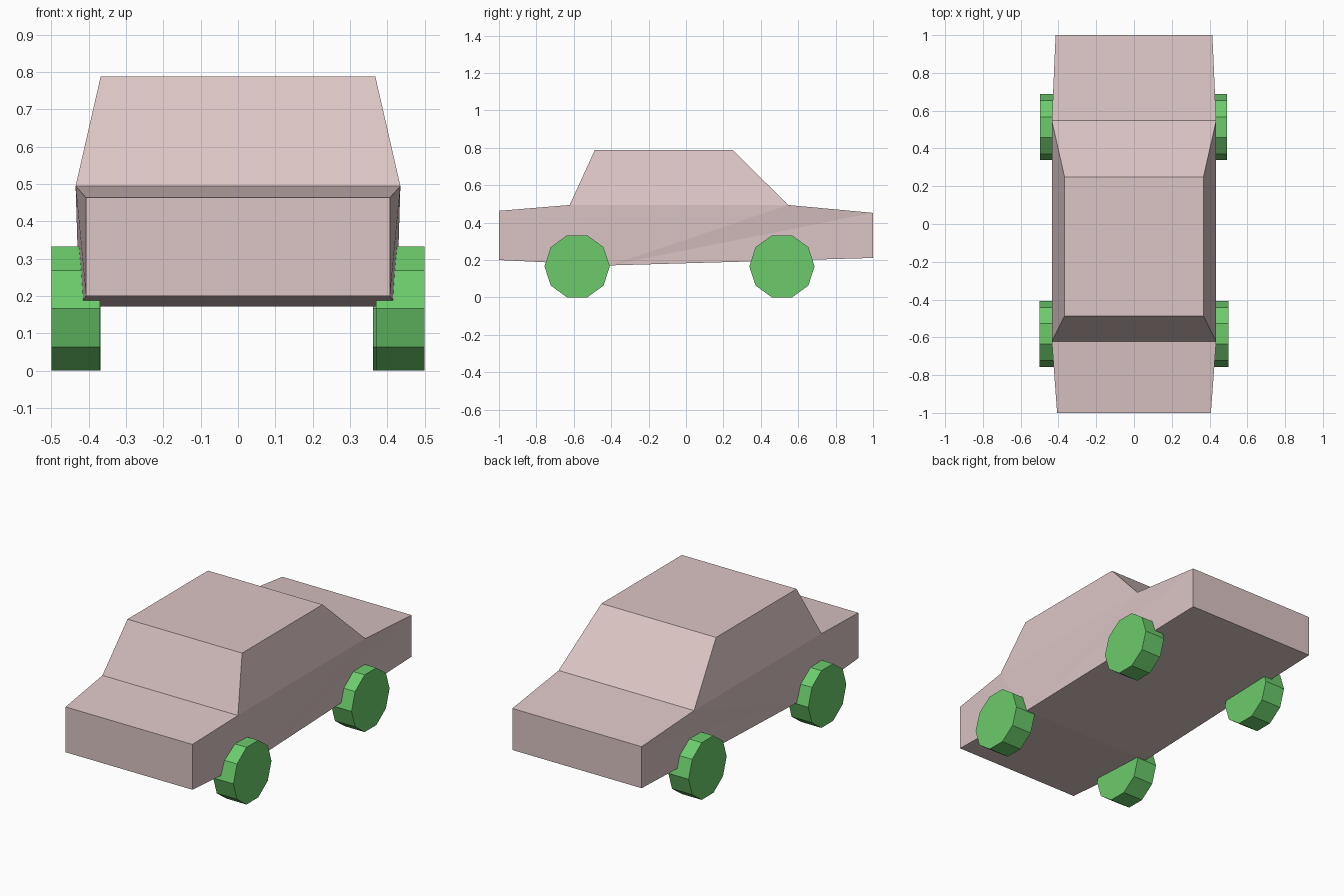
import bpy, bmesh, math
from mathutils import Matrix

if "Cube" in bpy.data.objects:
    bpy.data.objects.remove(bpy.data.objects["Cube"])


def paint(name, color):
    mat = bpy.data.materials.new(name)
    mat.diffuse_color = color
    mat.use_nodes = True
    mat.node_tree.nodes["Principled BSDF"].inputs["Base Color"].default_value = mat.diffuse_color
    return mat


def finish(bm, name, mat):
    bmesh.ops.recalc_face_normals(bm, faces=bm.faces)
    mesh = bpy.data.meshes.new(name)
    bm.to_mesh(mesh)
    bm.free()
    mesh.materials.append(mat)
    obj = bpy.data.objects.new(name, mesh)
    bpy.context.collection.objects.link(obj)
    return obj


body_paint = paint("body_pink", (0.72, 0.56, 0.56, 1))
wheel_paint = paint("wheel_green", (0.15, 0.6, 0.15, 1))

# Car body: side outline as (half width, y, z), running round from the front bottom
outline = [
    (0.407, -1.0, 0.20),     # 0 front bottom
    (0.425, -0.41, 0.171),   # 1 lowest point of floor
    (0.415, 1.0, 0.211),     # 2 back bottom
    (0.415, 1.0, 0.452),     # 3 back top
    (0.435, 0.547, 0.494),   # 4 back window base
    (0.368, 0.25, 0.787),    # 5 roof back
    (0.368, -0.488, 0.787),  # 6 roof front
    (0.435, -0.622, 0.494),  # 7 windscreen base
    (0.407, -1.0, 0.463),    # 8 front top
]
side_panels = [(0, 1, 7, 8), (1, 4, 7), (1, 3, 4), (1, 2, 3), (4, 5, 6, 7)]
bm = bmesh.new()
right = [bm.verts.new((x, y, z)) for x, y, z in outline]
left = [bm.verts.new((-x, y, z)) for x, y, z in outline]
for i in range(len(outline)):
    bm.faces.new((right[i], right[i - 1], left[i - 1], left[i]))
for side in (right, left):
    for panel in side_panels:
        bm.faces.new([side[i] for i in panel])
finish(bm, "car_body", body_paint)


# Wheels: ten-sided discs with a flat edge on the ground
def wheel(name, x, y, radius=0.1745, width=0.13):
    bm = bmesh.new()
    bmesh.ops.create_cone(bm, cap_ends=True, segments=10, radius1=radius,
                          radius2=radius, depth=width)
    # lay the axle along x with corners pointing along y
    bmesh.ops.transform(bm, verts=bm.verts, matrix=Matrix.Rotation(math.pi / 2, 4, 'Y'))
    # turn until an edge rests flat, whichever way the primitive starts
    lowest = min(bm.verts, key=lambda v: v.co.z).co
    turn = math.radians(-108) - math.atan2(lowest.z, lowest.y)
    bmesh.ops.transform(bm, verts=bm.verts, matrix=Matrix.Rotation(turn, 4, 'X'))
    obj = finish(bm, name, wheel_paint)
    obj.location = (x, y, radius * math.cos(math.pi / 10))


for label, sign in (("left", -1), ("right", 1)):
    wheel(f"front_wheel_{label}", sign * 0.435, -0.582)
    wheel(f"back_wheel_{label}", sign * 0.43 - 0.003, 0.513)
